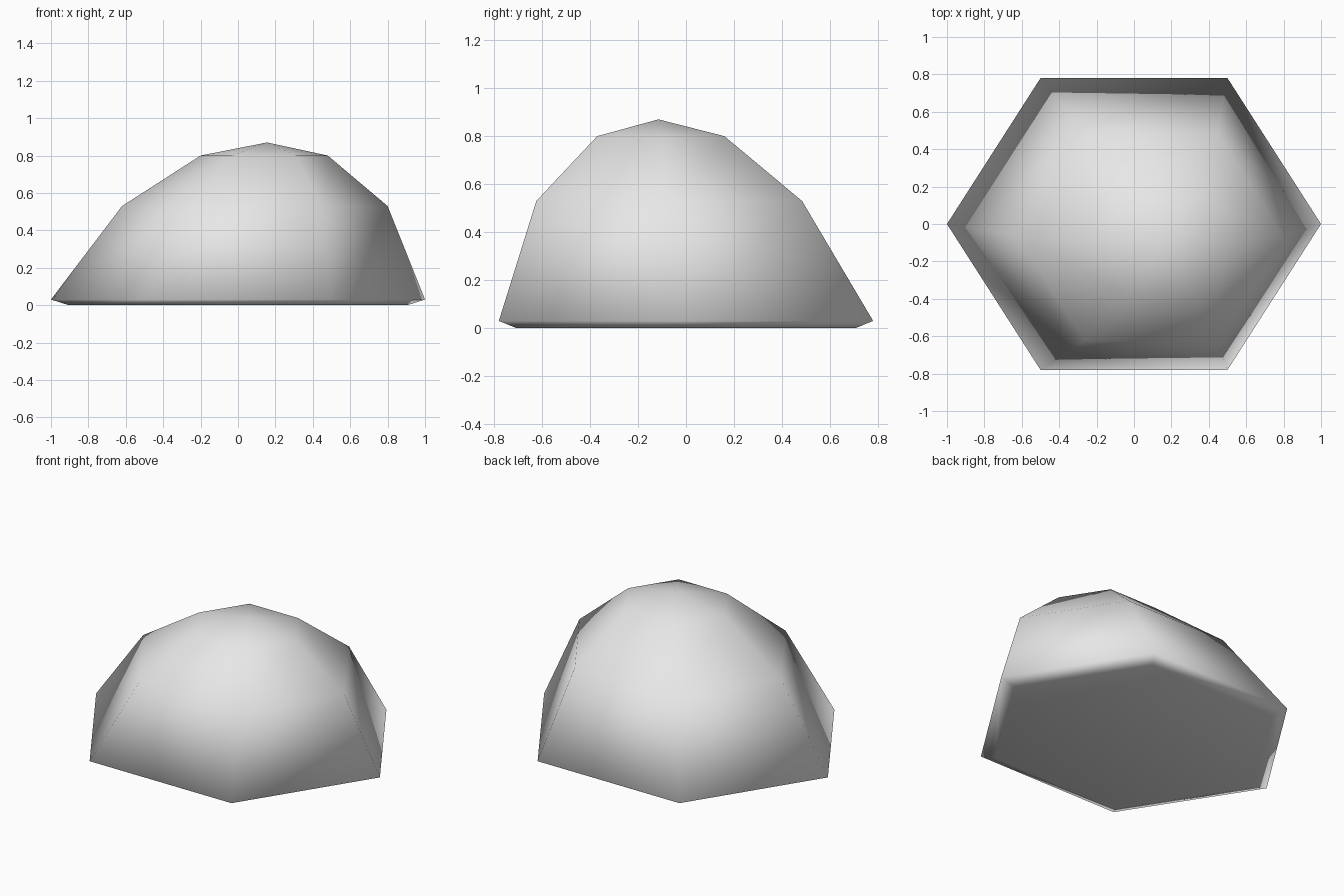
import bpy, bmesh

if "Cube" in bpy.data.objects:
    bpy.data.objects.remove(bpy.data.objects["Cube"])

# Six-sided footprint shared by every ring
HEX = [(1, 0), (0.5, 0.78), (-0.5, 0.78), (-1, 0), (-0.5, -0.78), (0.5, -0.78)]

# Rings from the base up: centre x, centre y, z, scale
RINGS = [
    (0.0, 0.0, 0.0, 0.905),
    (0.0, 0.0, 0.03, 1.0),
    (0.09, -0.07, 0.53, 0.71),
    (0.14, -0.105, 0.80, 0.34),
]
APEX = (0.155, -0.115, 0.87)

bm = bmesh.new()
rings = [[bm.verts.new((cx + s * x, cy + s * y, z)) for x, y in HEX]
         for cx, cy, z, s in RINGS]

# Flat underside
bm.faces.new(rings[0][::-1])

# Walls between successive rings
for low, high in zip(rings, rings[1:]):
    for i in range(6):
        j = (i + 1) % 6
        bm.faces.new((low[i], low[j], high[j], high[i]))

# Shallow pointed cap
top = bm.verts.new(APEX)
for i in range(6):
    bm.faces.new((rings[-1][i], rings[-1][(i + 1) % 6], top))

for face in bm.faces:
    face.smooth = True

mesh = bpy.data.meshes.new("leaning_dome")
bm.to_mesh(mesh)
bm.free()

stone = bpy.data.materials.new("light_grey")
stone.diffuse_color = (0.8, 0.8, 0.8, 1)
stone.use_nodes = True
stone.node_tree.nodes["Principled BSDF"].inputs["Base Color"].default_value = stone.diffuse_color
mesh.materials.append(stone)

dome = bpy.data.objects.new("leaning_dome", mesh)
bpy.context.collection.objects.link(dome)
